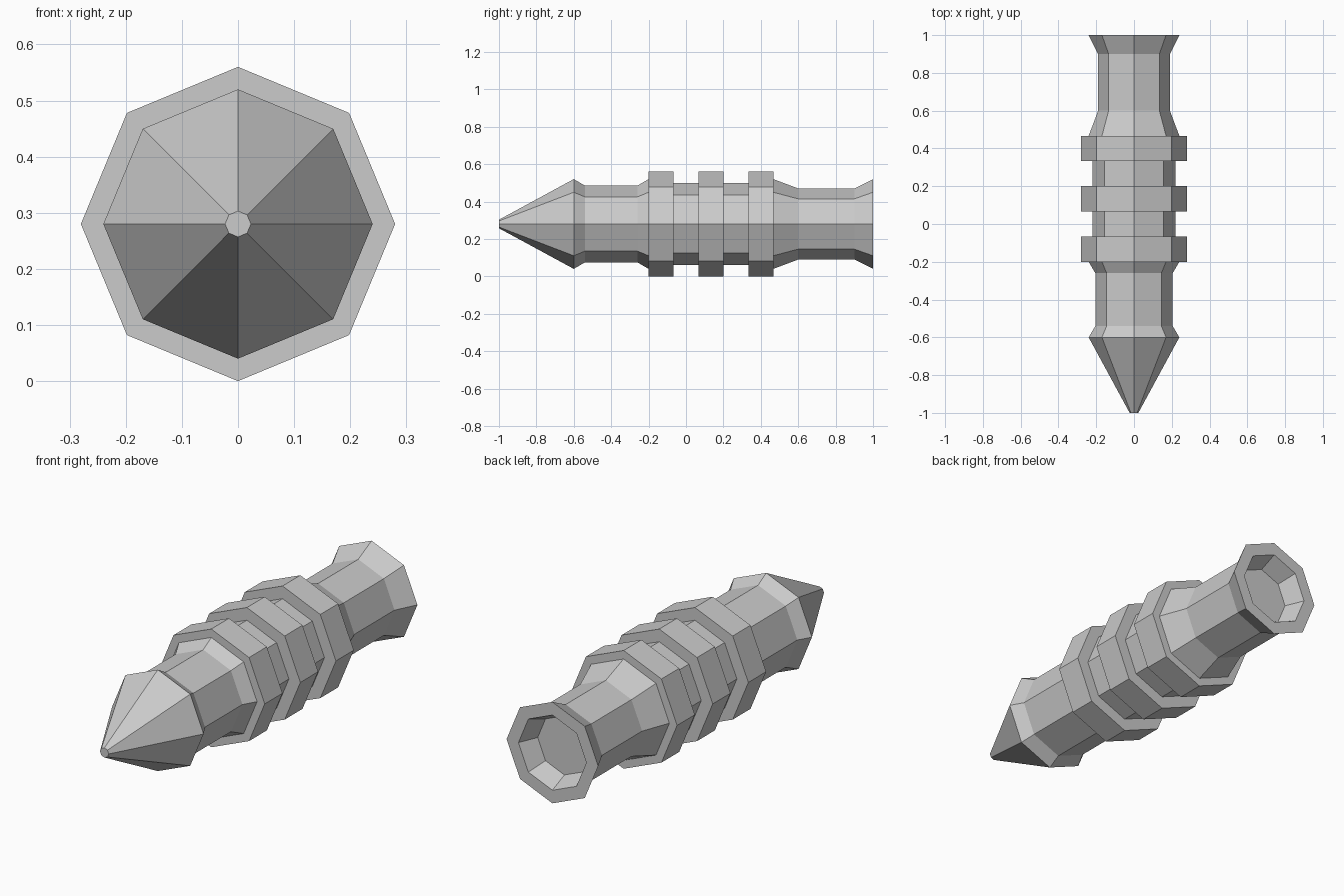
import bpy, bmesh, math

if "Cube" in bpy.data.objects:
    bpy.data.objects.remove(bpy.data.objects["Cube"])

SIDES, AXIS_Z = 8, 0.28


def lathe(name, profile):
    """Turn a (y, radius) profile into a flat-faced octagonal solid along y."""
    bm = bmesh.new()
    rings = []
    for y, r in profile:
        rings.append([bm.verts.new((r * math.sin(2 * math.pi * i / SIDES), y,
                                    AXIS_Z + r * math.cos(2 * math.pi * i / SIDES)))
                      for i in range(SIDES)])
    for a, b in zip(rings, rings[1:]):
        for i in range(SIDES):
            j = (i + 1) % SIDES
            bm.faces.new((a[i], a[j], b[j], b[i]))
    bm.faces.new(rings[0])
    bm.faces.new(rings[-1])
    bmesh.ops.recalc_face_normals(bm, faces=bm.faces)
    mesh = bpy.data.meshes.new(name)
    bm.to_mesh(mesh)
    bm.free()
    obj = bpy.data.objects.new(name, mesh)
    bpy.context.collection.objects.link(obj)
    return obj


# Pointed nose, waist and front flare
profile = [(-1.0, 0.023), (-0.6, 0.24), (-0.54, 0.205), (-0.26, 0.205), (-0.2, 0.24)]

# Three raised bands with grooves between them
step = 0.4 / 3
for k in range(3):
    start = -0.2 + 2 * k * step
    profile += [(start, 0.28), (start + step, 0.28)]
    if k < 2:
        profile += [(start + step, 0.22), (start + 2 * step, 0.22)]

# Rear shaft, flared tail and hollow socket
profile += [(0.467, 0.24), (0.6, 0.19), (0.9, 0.19), (1.0, 0.24),
            (1.0, 0.178), (0.91, 0.14)]

lathe("dart_body", profile)
